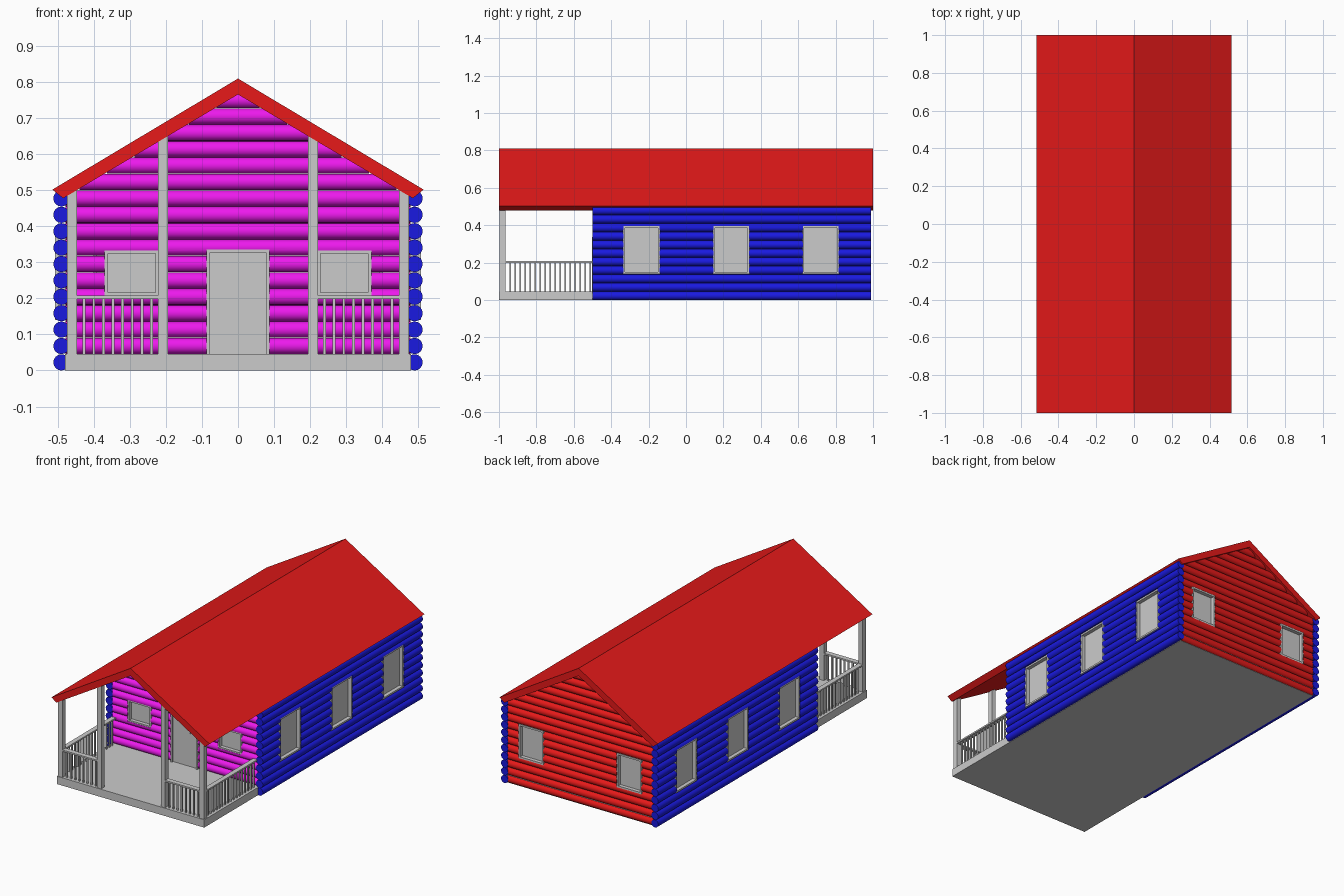
import bpy, bmesh
from math import pi
from mathutils import Matrix, Vector

if "Cube" in bpy.data.objects:
    bpy.data.objects.remove(bpy.data.objects["Cube"])

R, STEP = 0.0225, 0.0455          # log radius and spacing
SLOPE = 0.598


def material(name, rgb):
    m = bpy.data.materials.new(name)
    m.diffuse_color = (*rgb, 1)
    m.use_nodes = True
    m.node_tree.nodes["Principled BSDF"].inputs["Base Color"].default_value = m.diffuse_color
    return m


RED = material("red", (0.8, 0.01, 0.01))
BLUE = material("blue", (0.01, 0.01, 0.75))
MAGENTA = material("magenta", (0.85, 0.01, 0.85))


def box(bm, x0, x1, y0, y1, z0, z1):
    size = Matrix.Diagonal((x1 - x0, y1 - y0, z1 - z0, 1))
    mid = Matrix.Translation(((x0 + x1) / 2, (y0 + y1) / 2, (z0 + z1) / 2))
    bmesh.ops.create_cube(bm, size=1, matrix=mid @ size)


def log(bm, a, b):
    a, b = Vector(a), Vector(b)
    d = b - a
    m = Matrix.Translation((a + b) / 2) @ d.to_track_quat('Z', 'Y').to_matrix().to_4x4()
    bmesh.ops.create_cone(bm, cap_ends=True, segments=16, radius1=R, radius2=R,
                          depth=d.length, matrix=m)


def finish(bm, name, mat=None):
    me = bpy.data.meshes.new(name)
    bm.to_mesh(me)
    bm.free()
    ob = bpy.data.objects.new(name, me)
    bpy.context.collection.objects.link(ob)
    if mat:
        me.materials.append(mat)
    return ob


def boxes(name, items, mat=None):
    bm = bmesh.new()
    for it in items:
        box(bm, *it)
    return finish(bm, name, mat)


def wall(name, bm, mat, holes):
    """Log wall with openings cut out, smooth logs."""
    ob = finish(bm, name, mat)
    cutter = boxes(name + "_cutter", holes)
    bpy.ops.object.select_all(action='DESELECT')
    ob.select_set(True)
    bpy.context.view_layer.objects.active = ob
    mod = ob.modifiers.new("openings", 'BOOLEAN')
    mod.operation, mod.solver, mod.object = 'DIFFERENCE', 'EXACT', cutter
    bpy.ops.object.modifier_apply(modifier=mod.name)
    bpy.data.objects.remove(cutter)
    bpy.ops.object.shade_smooth_by_angle(angle=pi / 5)


def window(name, w, z0, z1, pos, angle, t=0.01):
    """Frame ring and recessed pane; local outside is -y."""
    h = w / 2
    ob = boxes(name, [
        (-h, -h + t, 0, 0.04, z0, z1), (h - t, h, 0, 0.04, z0, z1),
        (-h + t, h - t, 0, 0.04, z0, z0 + t), (-h + t, h - t, 0, 0.04, z1 - t, z1),
        (-h + t, h - t, 0.022, 0.034, z0 + t, z1 - t)])
    ob.data.transform(Matrix.Translation(pos) @ Matrix.Rotation(angle, 4, 'Z'))


# Floor and porch deck
boxes("floor", [(-0.48, 0.48, -1.0, 0.975, 0, 0.046)])

# Gable roof
bm = bmesh.new()
profile = [(0, 0.81), (0.515, 0.502), (0.485, 0.478), (0, 0.766), (-0.485, 0.478), (-0.515, 0.502)]
rings = [[bm.verts.new((x, y, z)) for x, z in profile] for y in (-1, 1)]
for i in range(6):
    j = (i + 1) % 6
    bm.faces.new((rings[0][i], rings[0][j], rings[1][j], rings[1][i]))
for r in rings:
    bm.faces.new(r[:4])
    bm.faces.new((r[0], r[3], r[4], r[5]))
bmesh.ops.recalc_face_normals(bm, faces=bm.faces)
finish(bm, "roof", RED)

# Side log walls with three windows each
SIDE_Z = (0.14, 0.395)
SIDE_Y = (-0.238, 0.242, 0.72)
for name, s in (("left", -1), ("right", 1)):
    bm = bmesh.new()
    for i in range(11):
        z = R + i * STEP
        log(bm, (s * 0.49, -0.5, z), (s * 0.49, 0.99, z))
    xs = sorted((s * 0.44, s * 0.54))
    wall(name + "_wall", bm, BLUE, [(*xs, y - 0.095, y + 0.095, *SIDE_Z) for y in SIDE_Y])
    for n, y in enumerate(SIDE_Y):
        window(f"{name}_window_{n + 1}", 0.196, *SIDE_Z, (s * 0.508, y, 0), s * pi / 2)


# Front and back gable log walls, log ends hidden in the roof and side walls
def gable(name, y, mat, holes):
    bm = bmesh.new()
    for i in range(17):
        z = R + i * STEP
        h = min(0.478, (0.786 - z) / SLOPE)
        log(bm, (-h, y, z), (h, y, z))
    wall(name, bm, mat, [(a, b, y - 0.05, y + 0.05, z0, z1) for a, b, z0, z1 in holes])


gable("front_wall", -0.477, MAGENTA, [(-0.37, -0.22, 0.208, 0.333), (0.22, 0.37, 0.208, 0.333),
                                      (-0.085, 0.085, 0.03, 0.335)])
gable("back_wall", 0.967, RED, [(-0.4, -0.24, 0.17, 0.37), (0.24, 0.4, 0.17, 0.37)])
for side, s in (("left", -1), ("right", 1)):
    window(f"front_{side}_window", 0.152, 0.206, 0.335, (s * 0.295, -0.497, 0), 0)
    window(f"back_{side}_window", 0.162, 0.169, 0.371, (s * 0.32, 0.987, 0), pi)

# Door with frame and raised small panel
boxes("door_frame", [(-0.087, -0.078, -0.502, -0.46, 0.046, 0.336),
                     (0.078, 0.087, -0.502, -0.46, 0.046, 0.336),
                     (-0.078, 0.078, -0.502, -0.46, 0.327, 0.336)])
boxes("door", [(-0.078, 0.078, -0.492, -0.465, 0.046, 0.327)])
boxes("door_panel", [(-0.035, 0.035, -0.496, -0.49, 0.24, 0.293)])

# Porch posts, railings and balusters
for side, s in (("left", -1), ("right", 1)):
    def mir(a, b):
        return sorted((s * a, s * b))
    boxes(side + "_outer_post", [(*mir(0.447, 0.475), -0.996, -0.966, 0.046, 0.502)])
    boxes(side + "_inner_post", [(*mir(0.194, 0.222), -0.996, -0.966, 0.046, 0.655)])
    boxes(side + "_front_rail", [(*mir(0.218, 0.45), -0.996, -0.966, 0.199, 0.208)])
    boxes(side + "_side_rail", [(*mir(0.447, 0.475), -0.968, -0.49, 0.199, 0.208)])
    boxes(side + "_front_balusters",
          [(*mir(x - 0.004, x + 0.004), -0.985, -0.977, 0.046, 0.2)
           for x in (0.24 + 0.0267 * i for i in range(8))])
    boxes(side + "_side_balusters",
          [(*mir(0.457, 0.465), y - 0.004, y + 0.004, 0.046, 0.2)
           for y in (-0.94 + 0.0267 * i for i in range(17))])
